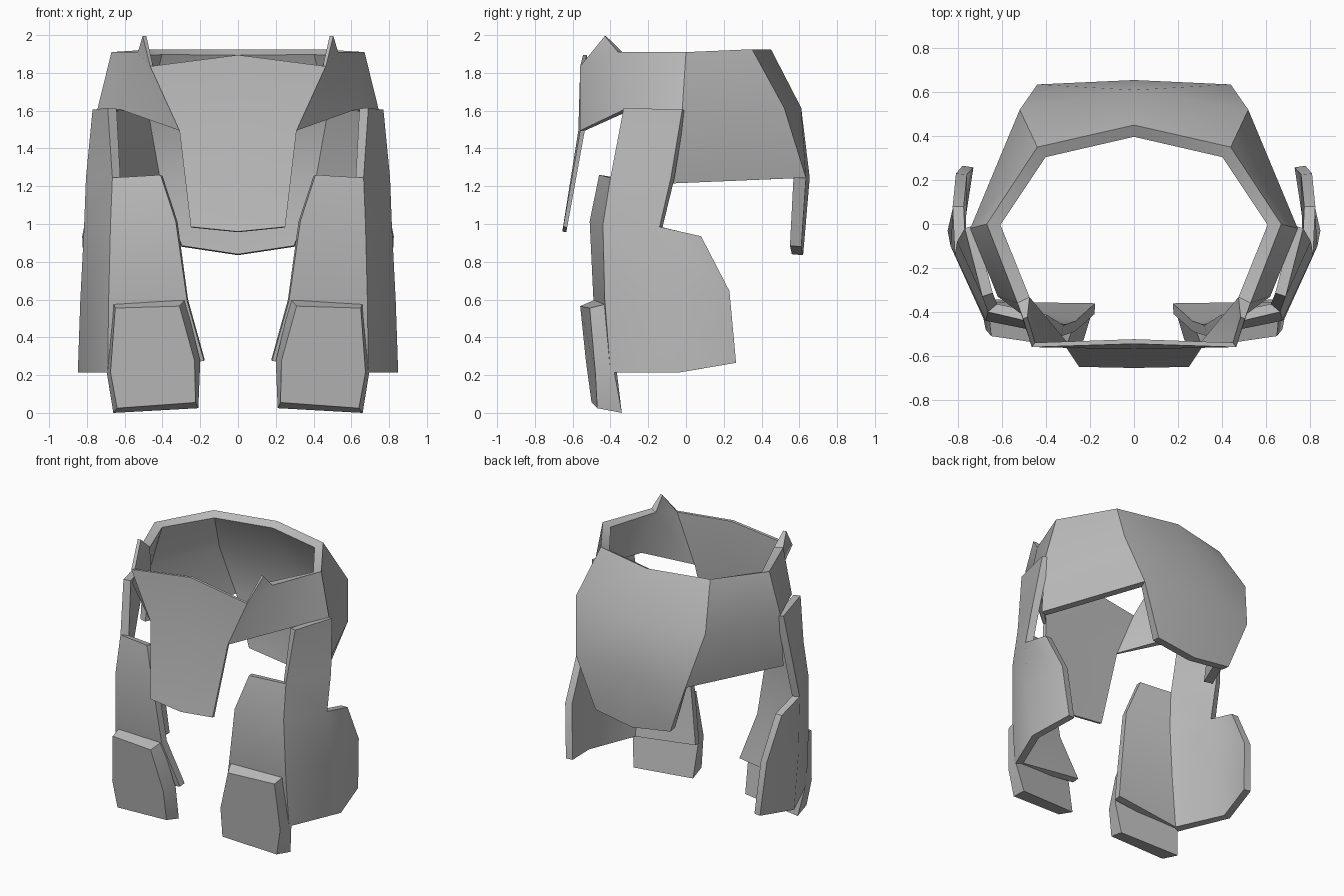
import bpy, math

if "Cube" in bpy.data.objects:
    bpy.data.objects.remove(bpy.data.objects["Cube"])

grey = bpy.data.materials.new("armour_grey")
grey.diffuse_color = (0.5, 0.5, 0.5, 1)
grey.use_nodes = True
grey.node_tree.nodes["Principled BSDF"].inputs["Base Color"].default_value = grey.diffuse_color


def build(name, points, faces, thickness=0, thin=(), symmetric=False):
    """Make a half panel, thicken it inwards and mirror it across x."""
    keys = list(points)
    mesh = bpy.data.meshes.new(name)
    mesh.from_pydata([points[k] for k in keys], [],
                     [[keys.index(k) for k in f.split()] for f in faces])
    mesh.materials.append(grey)
    # turn every face away from the body axis
    if thickness:
        for p in mesh.polygons:
            if p.normal.x * p.center.x + p.normal.y * p.center.y < 0:
                p.flip()
        mesh.update()
    obj = bpy.data.objects.new(name, mesh)
    bpy.context.collection.objects.link(obj)

    def mirror():
        m = obj.modifiers.new("mirror", 'MIRROR')
        m.use_clip = symmetric
        m.use_mirror_merge = symmetric
        m.merge_threshold = 0.001

    if symmetric:
        mirror()
    if thickness:
        group = obj.vertex_groups.new(name="thickness")
        for i, k in enumerate(keys):
            group.add([i], 0.35 if k in thin else 1.0, 'REPLACE')
        s = obj.modifiers.new("thick", 'SOLIDIFY')
        s.thickness = thickness
        s.offset = -1
        s.vertex_group = group.name
        s.use_even_offset = True
    if not symmetric:
        mirror()
    bpy.ops.object.select_all(action='DESELECT')
    obj.select_set(True)
    bpy.context.view_layer.objects.active = obj
    bpy.ops.object.convert(target='MESH')
    bpy.ops.object.shade_smooth_by_angle(angle=math.radians(40))
    return obj


# waist shell with peaked collar, front flap and back flap
# a = back centre, b = back corner, c = side, d = front side, e = front corner, f = front centre
waist = {
    "a1": (0, .45, 1.93), "a2": (0, .61, 1.62), "a3": (0, .655, 1.25), "a4": (0, .62, .84),
    "b1": (.44, .35, 1.93), "b2": (.52, .52, 1.62), "b3": (.44, .635, 1.25), "b4": (.30, .61, .885),
    "c1": (.67, 0, 1.915), "c2": (.745, -.02, 1.61), "c3": (.735, -.07, 1.22),
    "d1": (.53, -.36, 1.915), "d2": (.62, -.33, 1.61), "peak": (.505, -.43, 2.0),
    "e1": (.465, -.56, 1.84), "e2": (.31, -.56, 1.5), "e3": (.25, -.65, .99),
    "f1": (0, -.545, 1.9), "f2": (0, -.57, 1.5), "f3": (0, -.655, .965),
}
build("waist_shell", waist,
      ["a1 a2 b2 b1", "a2 a3 b3 b2", "a3 a4 b4 b3", "b1 b2 c2 c1", "b2 b3 c3 c2",
       "c1 c2 d2 d1", "d1 e1 peak", "d1 d2 e2 e1", "e1 e2 f2 f1", "e2 e3 f3 f2"],
      0.06, ("peak", "e1", "e2", "e3", "f1", "f2", "f3"), True)

# thigh plates: a = inner edge, b = front corner, c = side, d = rear
thigh = {
    "b1": (.69, -.33, 1.62), "c1": (.77, -.02, 1.61),
    "a2": (.41, -.46, 1.265), "b2": (.665, -.40, 1.25), "c2": (.805, -.08, 1.25),
    "a3": (.33, -.51, 1.02), "b3": (.675, -.44, 1.0), "c3": (.815, -.14, .99), "d3": (.825, .08, .94),
    "a4": (.27, -.49, .6), "b4": (.685, -.43, .6), "c4": (.835, -.10, .6), "d4": (.81, .23, .65),
    "a5": (.18, -.41, .28), "b5": (.69, -.40, .22), "c5": (.848, -.03, .22), "d5": (.78, .265, .27),
}
build("thigh_plate", thigh,
      ["b1 c1 c2 b2", "a2 b2 b3 a3", "b2 c2 c3 b3", "a3 b3 b4 a4", "b3 c3 c4 b4",
       "c3 d3 d4 c4", "a4 b4 b5 a5", "b4 c4 c5 b5", "c4 d4 d5 c5"], 0.05)

# knee guards: bevelled six-sided blocks, f = front outline, r = rear outline
knee = {
    "f0": (.65, -.51, .56), "f1": (.31, -.56, .57), "f2": (.23, -.53, .28),
    "f3": (.225, -.50, .06), "f4": (.64, -.47, .03), "f5": (.675, -.48, .22),
    "r0": (.66, -.41, .585), "r1": (.28, -.48, .605), "r2": (.20, -.43, .28),
    "r3": (.21, -.38, .03), "r4": (.66, -.34, .005), "r5": (.695, -.38, .22),
}
ring = [f"f{i} r{i} r{(i + 1) % 6} f{(i + 1) % 6}" for i in range(6)]
build("knee_guard", knee, ["f0 f1 f2 f3 f4 f5", "r5 r4 r3 r2 r1 r0"] + ring)
for o in bpy.context.scene.objects:
    if o.name == "knee_guard":
        # consistent outward faces on the closed blocks
        bpy.context.view_layer.objects.active = o
        bpy.ops.object.mode_set(mode='EDIT')
        bpy.ops.mesh.select_all(action='SELECT')
        bpy.ops.mesh.normals_make_consistent(inside=False)
        bpy.ops.object.mode_set(mode='OBJECT')

# rest on the ground
for o in bpy.context.scene.objects:
    for v in o.data.vertices:
        v.co.z -= 0.005
